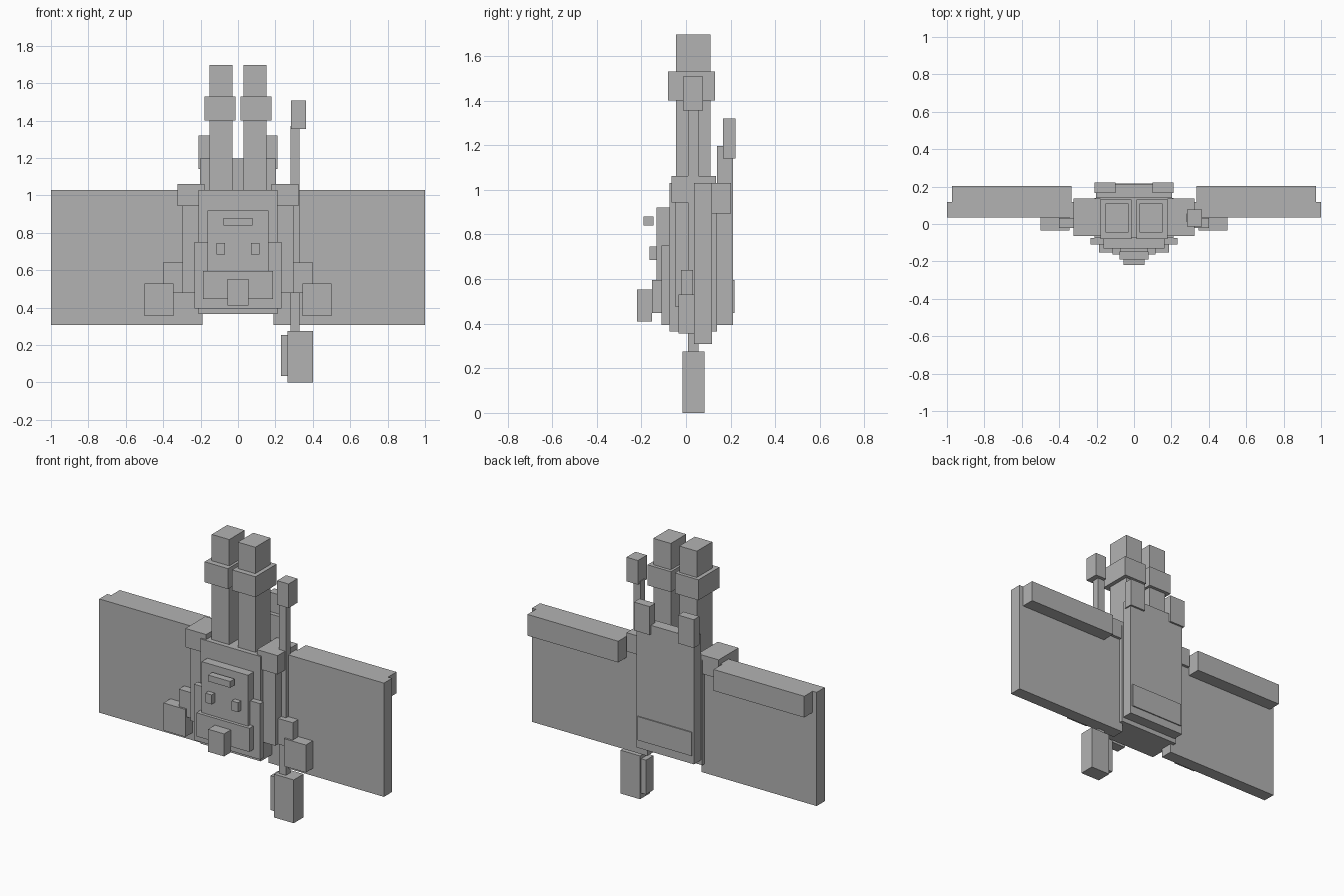
import bpy

cube = bpy.data.objects.get("Cube")
if cube:
    bpy.data.objects.remove(cube, do_unlink=True)

grey = bpy.data.materials.new("plain grey")
grey.use_nodes = True
shade = 0.45
colour = (shade, shade, shade, 1)
grey.diffuse_color = colour
grey.node_tree.nodes["Principled BSDF"].inputs["Base Color"].default_value = colour


def block(name, left, right, front, back, bottom, top):
    """Box between two limits along each axis."""
    low, high = (left, front, bottom), (right, back, top)
    centre = [(a + b) / 2 for a, b in zip(low, high)]
    bpy.ops.mesh.primitive_cube_add(size=1, location=centre)
    part = bpy.context.object
    part.name = name
    part.scale = [b - a for a, b in zip(low, high)]
    bpy.ops.object.transform_apply(location=False, rotation=False, scale=True)
    part.data.materials.append(grey)


def middle(name, half_width, **limits):
    """Box centred across the body."""
    block(name, left=-half_width, right=half_width, **limits)


def pair(name, inner, outer, **limits):
    """Matching boxes on both sides of the body."""
    block("left_" + name, left=inner, right=outer, **limits)
    block("right_" + name, left=-outer, right=-inner, **limits)


# Levels and planes that several parts share
shoulder_line = 1.03
hip_line = 0.395
elbow_line = 0.477
jaw_top, jaw_bottom = 0.597, 0.447
chest = -0.075
face = -0.132
mouth = -0.152
spine = 0.14
wing_back = 0.117
panel_back = 0.21

# Torso and layered front
middle("torso", half_width=0.212, front=chest, back=spine, bottom=0.365, top=shoulder_line)
middle("waist_slab", half_width=0.233, front=-0.11, back=chest, bottom=hip_line, top=0.75)
middle("face_plate", half_width=0.163, front=face, back=chest, bottom=jaw_bottom, top=0.92)
middle("jaw", half_width=0.186, front=mouth, back=chest, bottom=jaw_bottom, top=jaw_top)

# Face details
middle("nose", half_width=0.056, front=-0.22, back=mouth, bottom=0.41, top=0.553)
middle("brow", half_width=0.078, front=-0.19, back=-0.146, bottom=0.84, top=0.88)
pair("eye", inner=0.07, outer=0.115, front=-0.164, back=face, bottom=0.685, top=0.745)

# Back panel with its pouch and corner blocks
middle("back_panel", half_width=0.202, front=spine, back=panel_back, bottom=hip_line, top=1.197)
middle("back_pouch", half_width=0.19, front=spine, back=0.217, bottom=jaw_bottom, top=jaw_top)
pair("corner_block", inner=0.1, outer=panel_back, front=0.166, back=0.222, bottom=1.14, top=1.32)

# Tall columns with collars
pair("column", inner=0.03, outer=0.153, front=-0.045, back=0.11, bottom=shoulder_line, top=1.697)
pair("collar", inner=0.014, outer=0.179, front=-0.08, back=0.131, bottom=1.4, top=1.53)

# Wings with a bar along the top of the back
pair("wing", inner=0.19, outer=1, front=0.036, back=wing_back, bottom=0.308, top=shoulder_line)
pair("wing_bar", inner=0.335, outer=0.972, front=wing_back, back=0.202, bottom=0.895, top=shoulder_line)

# Arms
pair("shoulder", inner=0.178, outer=0.324, front=-0.065, back=0.135, bottom=0.943, top=1.062)
pair("upper_arm", inner=0.18, outer=0.297, front=-0.05, back=0.11, bottom=elbow_line, top=0.95)
pair("forearm", inner=0.28, outer=0.4, front=-0.022, back=0.032, bottom=elbow_line, top=0.64)
pair("fist", inner=0.346, outer=0.5, front=-0.034, back=0.036, bottom=0.355, top=0.53)

# Hammer held on the left side
block("hammer_shaft", left=0.28, right=0.33, front=0.01, back=0.055, bottom=0.26, top=1.37)
block("hammer_pommel", left=0.284, right=0.364, front=-0.013, back=0.077, bottom=1.355, top=1.508)
block("hammer_head", left=0.265, right=0.402, front=-0.015, back=0.083, bottom=0, top=0.275)
block("hammer_face", left=0.231, right=0.28, front=-0.005, back=0.072, bottom=0.035, top=0.253)
